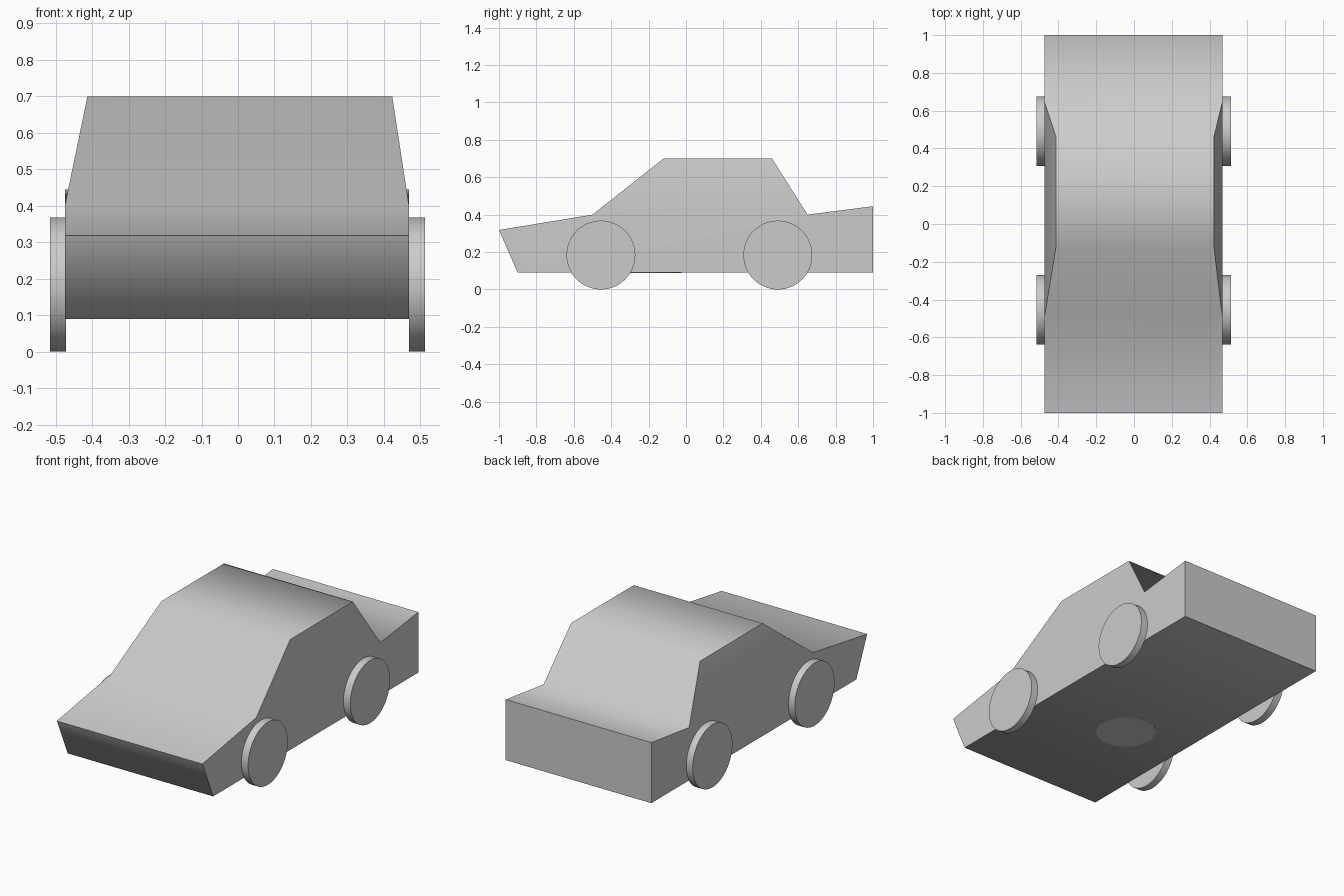
import bpy, bmesh
from math import radians, pi

if "Cube" in bpy.data.objects:
    bpy.data.objects.remove(bpy.data.objects["Cube"])


def smooth(obj, angle):
    bpy.ops.object.select_all(action='DESELECT')
    obj.select_set(True)
    bpy.context.view_layer.objects.active = obj
    bpy.ops.object.shade_smooth_by_angle(angle=radians(angle))


def disc(name, radius, depth, location, rotation=(0, 0, 0)):
    bpy.ops.mesh.primitive_cylinder_add(vertices=64, radius=radius, depth=depth,
                                        location=location, rotation=rotation)
    obj = bpy.context.object
    obj.name = name
    smooth(obj, 30)


# Body: side profile (y, z) spanned across the width, roof narrowed
profile = [(-1, 0.318), (-0.9, 0.09), (1, 0.09), (1, 0.445),
           (0.65, 0.40), (0.46, 0.70), (-0.12, 0.70), (-0.50, 0.40)]
bm = bmesh.new()
left, right = [], []
for y, z in profile:
    roof = z > 0.6
    left.append(bm.verts.new((-0.413 if roof else -0.475, y, z)))
    right.append(bm.verts.new((0.423 if roof else 0.469, y, z)))
n = len(profile)
for i in range(n):
    j = (i + 1) % n
    bm.faces.new((left[i], left[j], right[j], right[i]))

# Sides: a lower panel and a leaning cabin panel
for side in (left, right):
    bm.faces.new(side[:5] + side[7:])
    bm.faces.new(side[4:])
bmesh.ops.recalc_face_normals(bm, faces=bm.faces)
mesh = bpy.data.meshes.new("car_body")
bm.to_mesh(mesh)
bm.free()
body = bpy.data.objects.new("car_body", mesh)
bpy.context.collection.objects.link(body)
smooth(body, 70)

# Wheels against the body sides
for side, x in (("left", -0.494), ("right", 0.491)):
    for end, y in (("front", -0.455), ("rear", 0.491)):
        disc(f"{end}_{side}_wheel", 0.184, 0.044, (x, y, 0.184), (0, pi / 2, 0))

# Round plate nearly flush with the underside
disc("underside_plate", 0.165, 0.04, (-0.10, -0.19, 0.109))
